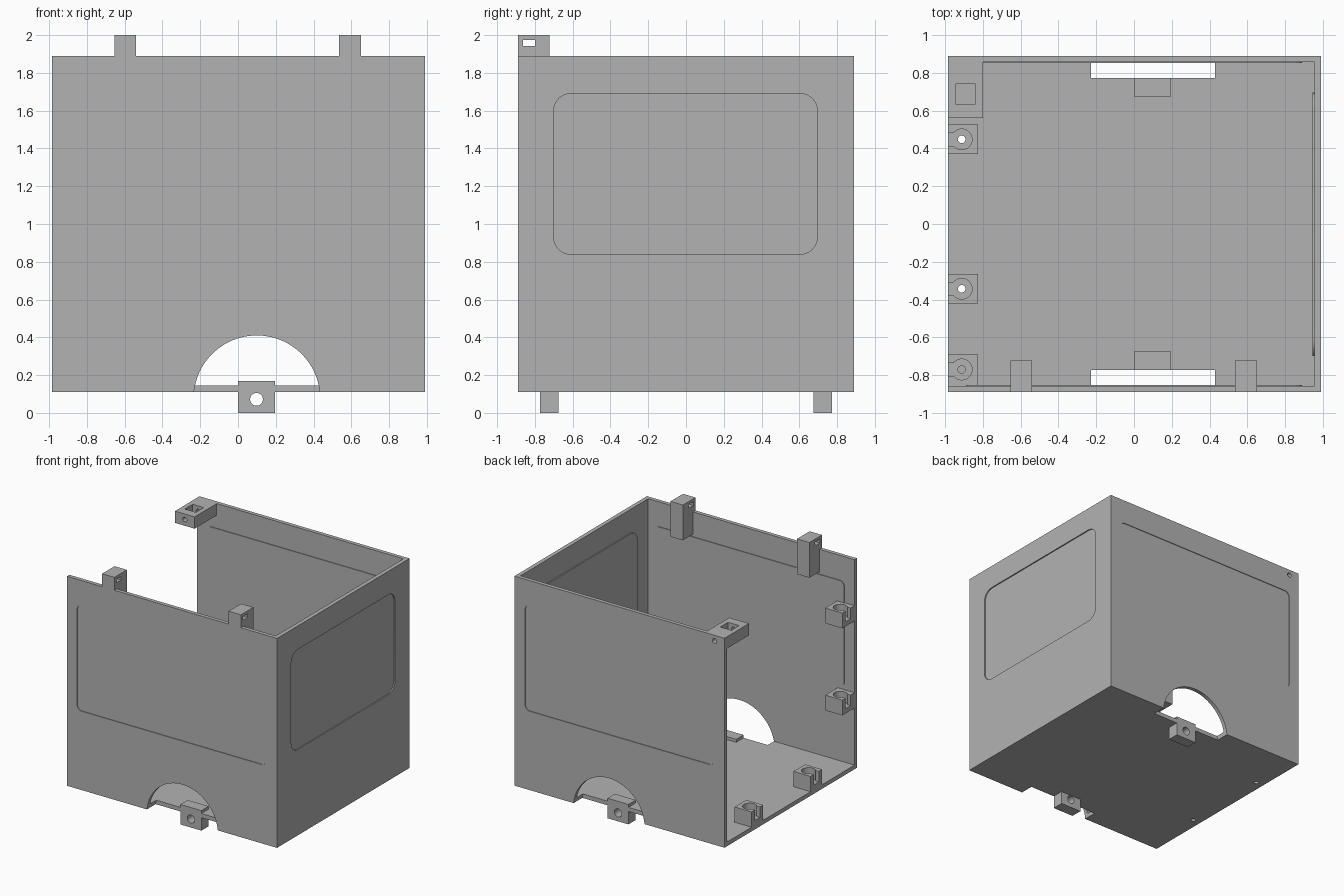
import bpy, bmesh, math
from mathutils import Matrix, Vector

if "Cube" in bpy.data.objects:
    bpy.data.objects.remove(bpy.data.objects["Cube"])

grey = bpy.data.materials.new("plain grey")
grey.diffuse_color = (0.45, 0.45, 0.45, 1)
grey.use_nodes = True
grey.node_tree.nodes["Principled BSDF"].inputs["Base Color"].default_value = grey.diffuse_color


def finish(name, bm):
    bmesh.ops.recalc_face_normals(bm, faces=bm.faces)
    me = bpy.data.meshes.new(name)
    bm.to_mesh(me)
    bm.free()
    me.materials.append(grey)
    ob = bpy.data.objects.new(name, me)
    bpy.context.collection.objects.link(ob)
    return ob


def box(name, x0, x1, y0, y1, z0, z1):
    bm = bmesh.new()
    bmesh.ops.create_cube(bm, size=1)
    for v in bm.verts:
        v.co = Vector(((x0 + x1) / 2 + v.co.x * (x1 - x0),
                       (y0 + y1) / 2 + v.co.y * (y1 - y0),
                       (z0 + z1) / 2 + v.co.z * (z1 - z0)))
    return finish(name, bm)


def cylinder(name, centre, r, depth, axis, seg=32):
    bm = bmesh.new()
    turn = Matrix.Rotation(math.pi / 2, 4, 'X') if axis == 'Y' else Matrix()
    bmesh.ops.create_cone(bm, cap_ends=True, segments=seg, radius1=r, radius2=r,
                          depth=depth, matrix=Matrix.Translation(centre) @ turn)
    return finish(name, bm)


def rounded_plate(name, a0, a1, z0, z1, r, d0, d1, axis):
    """Rounded rectangle in (a, z), extruded from d0 to d1 along the axis."""
    bm = bmesh.new()
    ring = []
    corners = [(a1 - r, z1 - r), (a0 + r, z1 - r), (a0 + r, z0 + r), (a1 - r, z0 + r)]
    for q, (ca, cz) in enumerate(corners):
        for i in range(9):
            t = math.pi / 2 * (q + i / 8)
            a, z = ca + r * math.cos(t), cz + r * math.sin(t)
            ring.append(bm.verts.new((d0, a, z) if axis == 'X' else (a, d0, z)))
    face = bm.faces.new(ring)
    ext = bmesh.ops.extrude_face_region(bm, geom=[face])
    move = Vector((d1 - d0, 0, 0)) if axis == 'X' else Vector((0, d1 - d0, 0))
    bmesh.ops.translate(bm, vec=move,
                        verts=[g for g in ext['geom'] if isinstance(g, bmesh.types.BMVert)])
    return finish(name, bm)


def cut(ob, *cutters):
    """Subtract the cutters from the object and remove them."""
    for c in cutters:
        m = ob.modifiers.new("cut", 'BOOLEAN')
        m.operation, m.solver, m.object = 'DIFFERENCE', 'EXACT', c
    dg = bpy.context.evaluated_depsgraph_get()
    me = bpy.data.meshes.new_from_object(ob.evaluated_get(dg))
    ob.modifiers.clear()
    ob.data = me
    for c in cutters:
        bpy.data.objects.remove(c)


# Box shell, open at the top and the left
X0, X1, Y, Z0, Z1 = -0.985, 0.99, 0.89, 0.11, 1.89
IX, IY, IZ = 0.955, 0.857, 0.145
shell = box("shell", X0, X1, -Y, Y, Z0, Z1)
cut(shell, box("cavity", -2, IX, -IY, IY, IZ, 3))

# Half-round openings in front and back, running into the floor
for s in (-1, 1):
    cut(shell, cylinder("opening", (0.1, s * 0.973, 0.075), 0.335, 0.4, 'Y', 96))

# Shallow dented panels: recess outside, raised plate inside
for s, side in ((-1, "front"), (1, "back")):
    cut(shell, rounded_plate("recess", -0.89, 0.89, 0.78, 1.68, 0.045,
                             s * (Y - 0.006), s * 1.0, 'Y'))
    rounded_plate(side + "_panel", -0.89, 0.89, 0.78, 1.68, 0.045,
                  s * (IY - 0.006), s * (IY + 0.01), 'Y')
cut(shell, rounded_plate("recess", -0.7, 0.695, 0.84, 1.69, 0.09, X1 - 0.01, 1.1, 'X'))
rounded_plate("right_panel", -0.7, 0.695, 0.84, 1.69, 0.09, IX - 0.01, IX + 0.01, 'X')

# Screw holes through the floor and the back wall
BX, BOSS_Y = -0.912, (0.448, -0.343)
for y in BOSS_Y:
    cut(shell, cylinder("floor_hole", (BX, y, 0.13), 0.02, 0.2, 'Z'))
cut(shell, cylinder("wall_hole", (-0.892, 0.87, 1.842), 0.02, 0.2, 'Y'))


# Keyhole bosses along the open left edge
def boss(name, y, y0, y1, z0):
    top = z0 + 0.13
    b = box(name, X0, -0.825, y0, y1, z0, top)
    cut(b, cylinder("bore", (BX, y, top), 0.055, 0.18, 'Z'))
    cut(b, box("slot", -1.1, BX, y - 0.034, y + 0.034, top - 0.09, top + 0.1))
    cut(b, cylinder("pin_hole", (BX, y, z0 + 0.05), 0.02, 0.4, 'Z'))


for i, y in enumerate(BOSS_Y):
    boss("floor_boss_%d" % (i + 1), y, y - 0.078, y + 0.078, IZ)
for i, z in enumerate((0.63, 1.37)):
    boss("wall_boss_%d" % (i + 1), -0.77, -IY, -0.692, z)

# Corner block with a square nut pocket and a screw hole
corner = box("corner_block", X0, -0.8, 0.56, IY, 1.79, Z1)
cut(corner, box("pocket", -0.945, -0.84, 0.635, 0.74, 1.805, 2.0))
cut(corner, cylinder("screw_hole", (-0.892, 0.7, 1.842), 0.02, 0.6, 'Y'))

# Front clips: post behind the wall, rising flush above it
for x, side in ((-0.597, "left"), (0.593, "right")):
    clip = box(side + "_clip", x - 0.058, x + 0.058, -Y, -0.722, 1.7, 2.0)
    cut(clip, box("below_rim", x - 0.2, x + 0.2, -1, -IY, 1.6, Z1))
    cut(clip, box("window", x - 0.2, x + 0.2, -0.862, -0.8, 1.943, 1.975))

# Hinge lugs in the floor behind each opening
for s, side in ((-1, "front"), (1, "back")):
    lug = box(side + "_lug", 0.0, 0.197, *sorted((s * 0.675, s * 0.773)), 0.0, 0.17)
    hole = (0.098, s * 0.72, 0.072)
    cut(lug, cylinder("lug_hole", hole, 0.034, 0.4, 'Y'))

# Smooth the round surfaces only
for ob in bpy.context.scene.objects:
    ob.select_set(True)
    bpy.context.view_layer.objects.active = ob
bpy.ops.object.shade_smooth_by_angle(angle=math.radians(30))
